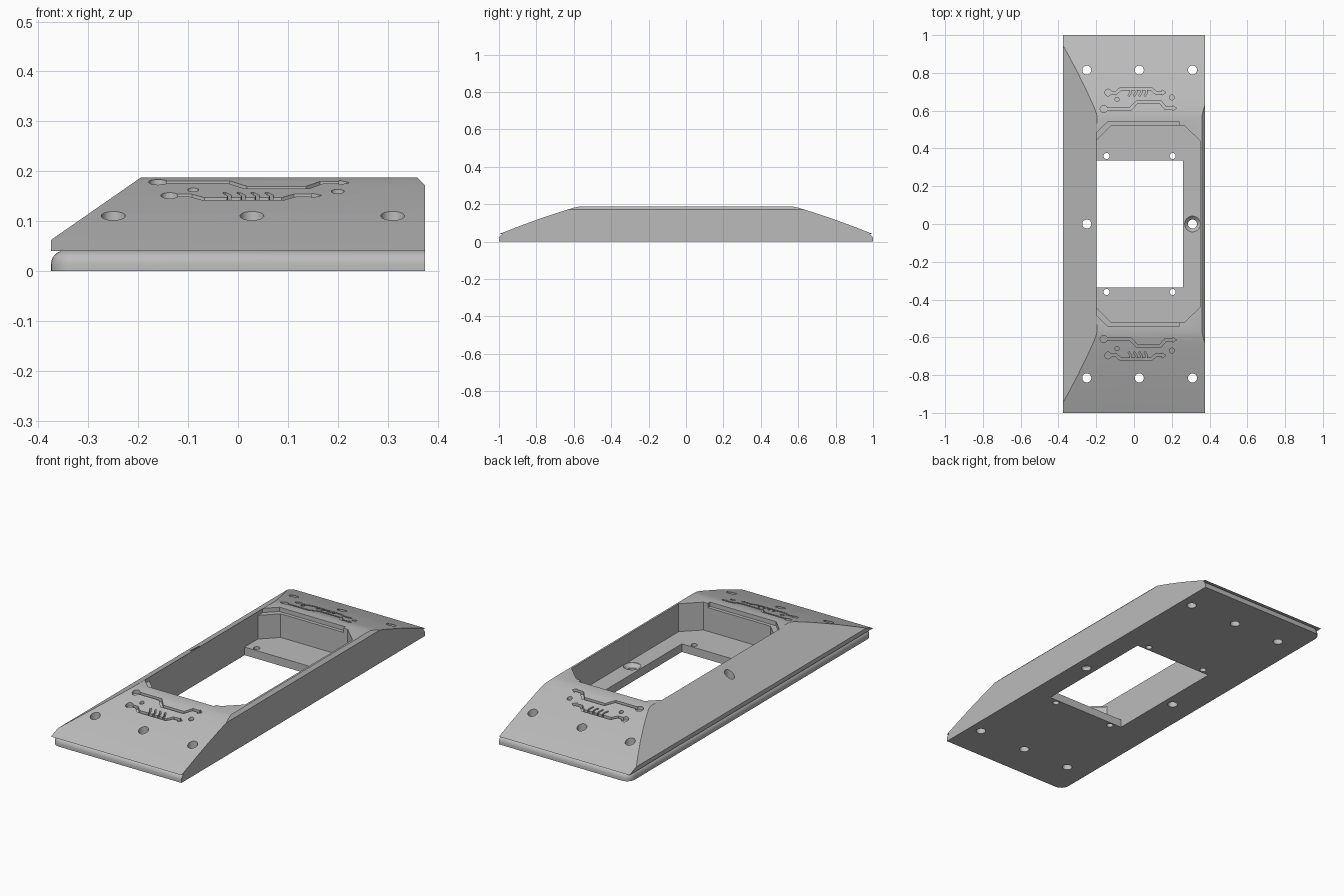
import bpy, bmesh, math
from mathutils import Vector

if "Cube" in bpy.data.objects:
    bpy.data.objects.remove(bpy.data.objects["Cube"])

grey = bpy.data.materials.new("plain grey")
grey.diffuse_color = (0.5, 0.5, 0.5, 1)
grey.use_nodes = True
grey.node_tree.nodes["Principled BSDF"].inputs["Base Color"].default_value = grey.diffuse_color

# End slope as (distance from centre, height)
SLOPE = [(1.0, 0.04), (0.9, 0.079), (0.8, 0.116), (0.7, 0.15), (0.64, 0.169), (0.6, 0.181), (0.57, 0.187)]


def loft(name, rings):
    """Closed solid through a list of equal-length point rings."""
    bm = bmesh.new()
    rows = [[bm.verts.new(p) for p in r] for r in rings]
    n = len(rows[0])
    bm.faces.new(rows[0])
    bm.faces.new(rows[-1])
    for a, b in zip(rows, rows[1:]):
        for i in range(n):
            j = (i + 1) % n
            bm.faces.new((a[i], a[j], b[j], b[i]))
    bmesh.ops.recalc_face_normals(bm, faces=bm.faces)
    mesh = bpy.data.meshes.new(name)
    bm.to_mesh(mesh)
    bm.free()
    ob = bpy.data.objects.new(name, mesh)
    bpy.context.collection.objects.link(ob)
    return ob


def prism(name, outline, z0, z1):
    return loft(name, [[(x, y, z) for x, y in outline] for z in (z0, z1)])


def circle(cx, cy, r, n=24):
    return [(cx + r * math.cos(2 * math.pi * i / n), cy + r * math.sin(2 * math.pi * i / n)) for i in range(n)]


def combine(target, tool, op='DIFFERENCE'):
    """Apply a boolean and remove the tool."""
    tool.hide_render = True
    bpy.context.view_layer.objects.active = target
    m = target.modifiers.new("cut", 'BOOLEAN')
    m.operation, m.object, m.solver = op, tool, 'EXACT'
    bpy.ops.object.modifier_apply(modifier=m.name)
    bpy.data.objects.remove(tool)


def height(y):
    y = abs(y)
    for (y0, z0), (y1, z1) in zip(SLOPE, SLOPE[1:]):
        if y1 <= y <= y0:
            return z0 + (z1 - z0) * (y - y0) / (y1 - y0)
    return SLOPE[-1][1]


def engraving(outline, side, depth=0.018):
    """Cutter whose floor follows the end slope."""
    pts = [(x, y * side) for x, y in outline]
    return loft("engraving", [[(x, y, height(y) - depth) for x, y in pts], [(x, y, 0.3) for x, y in pts]])


def trace(points, w=0.007):
    """Outline of a strip of constant width along a path."""
    p = [Vector(q) for q in points]
    left, right = [], []
    for i, q in enumerate(p):
        a = (q - p[i - 1]).normalized() if i else (p[1] - q).normalized()
        b = (p[i + 1] - q).normalized() if i < len(p) - 1 else a
        t = (a + b).normalized()
        n = Vector((-t.y, t.x)) * (w / max(0.5, t.dot(a)))
        left.append(tuple(q + n))
        right.append(tuple(q - n))
    return left + right[::-1]


# Upper housing: end profile crossed with side profile
ends = SLOPE + [(-y, z) for y, z in reversed(SLOPE)]
housing = loft("housing", [[(x, y, z) for y, z in ends] for x in (-0.5, 0.5)])
side = [(-0.375, 0.04), (-0.375, 0.062), (-0.195, 0.187), (-0.1, 0.25), (0.297, 0.25),
        (0.36, 0.187), (0.375, 0.172), (0.375, 0.04)]
combine(housing, loft("side_profile", [[(x, y, z) for x, z in side] for y in (-1.2, 1.2)]), 'INTERSECT')

# Base plate with rounded upper rim on three sides
R, r, H = 0.045, 0.028, 0.041


def plate_ring(d, z):
    pts = [(0.375, 1 - d, z)]
    for sy, a0 in ((1, 90), (-1, 180)):
        for k in range(7):
            a = math.radians(a0 + 15 * k)
            pts.append((-0.375 + R + (R - d) * math.cos(a), sy * (1 - R) + (R - d) * math.sin(a), z))
    return pts + [(0.375, -1 + d, z)]


rings = [plate_ring(0, 0)]
for k in range(7):
    a = math.radians(15 * k)
    rings.append(plate_ring(r * (1 - math.cos(a)), H - r + r * math.sin(a)))
combine(housing, loft("base_plate", rings), 'UNION')

# Deep pocket with chamfered corners
half = [(0.35, 0.44), (0.265, 0.522), (-0.12, 0.522), (-0.198, 0.445)]
combine(housing, prism("pocket", half + [(x, -y) for x, y in reversed(half)], 0.042, 0.4))

# Shallow ledges at both pocket ends
for s in (1, -1):
    ledge = [(-0.198, 0.4), (0.24, 0.4), (0.24, 0.54), (-0.14, 0.54), (-0.198, 0.483)]
    combine(housing, prism("ledge", [(x, y * s) for x, y in ledge], 0.165, 0.4))

# Window through the floor
combine(housing, prism("window", [(-0.198, -0.337), (0.26, -0.337), (0.26, 0.337), (-0.198, 0.337)], -0.1, 0.1))

# Mounting holes, small pocket holes and one countersink
holes = [(x, y, 0.024) for x in (-0.25, 0.028, 0.31) for y in (-0.815, 0.815)]
holes += [(-0.25, 0, 0.024)]
holes += [(x, y, 0.016) for x in (-0.145, 0.205) for y in (-0.36, 0.36)]
for x, y, rad in holes:
    combine(housing, prism("hole", circle(x, y, rad), -0.1, 0.4))
sink = [(0.024, -0.1), (0.024, 0.022), (0.042, 0.040), (0.042, 0.4)]
combine(housing, loft("countersink", [[(x, y, z) for x, y in circle(0.31, 0, q)] for q, z in sink]))

# Engraved circuit traces on both end slopes
lower = [(-0.135, 0.695), (-0.095, 0.695), (-0.07, 0.716), (0.09, 0.716), (0.115, 0.695), (0.15, 0.695)]
upper = [(-0.16, 0.608), (-0.02, 0.608), (0.015, 0.645), (0.14, 0.645), (0.168, 0.612), (0.21, 0.612)]
for s in (1, -1):
    shapes = [trace(lower), trace(upper)]
    shapes += [circle(x, y, q, 16) for x, y, q in
               ((-0.137, 0.696, 0.018), (-0.16, 0.609, 0.019), (-0.09, 0.66, 0.011), (0.2, 0.67, 0.013))]
    # arrow tips
    shapes += [[(x, y - 0.014), (x + 0.022, y), (x, y + 0.014)] for x, y in ((0.147, 0.696), (0.203, 0.613))]
    # comb teeth
    shapes += [trace([(x, 0.718), (x + 0.004, 0.698), (x - 0.008, 0.678)], 0.004) for x in (-0.02, 0.008, 0.036, 0.064)]
    for sh in shapes:
        combine(housing, engraving(sh, s))

# Finish
housing.data.materials.clear()
housing.data.materials.append(grey)
bpy.ops.object.select_all(action='DESELECT')
housing.select_set(True)
bpy.context.view_layer.objects.active = housing
bpy.ops.object.shade_smooth_by_angle(angle=math.radians(20))
